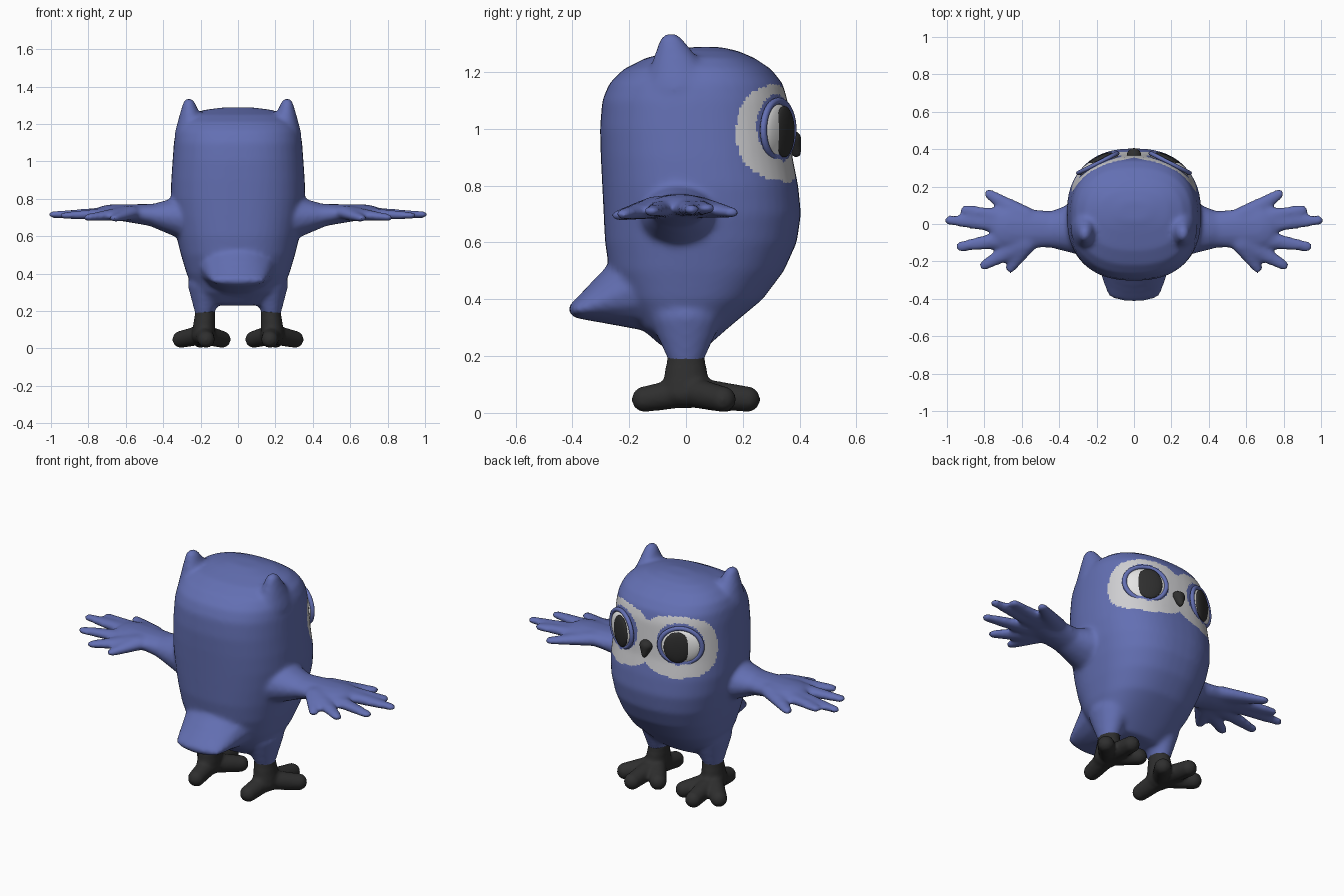
import bpy, bmesh, math
from mathutils import Matrix, Vector

cube = bpy.data.objects.get("Cube")
if cube:
    bpy.data.objects.remove(cube)


def material(name, rgb):
    mat = bpy.data.materials.new(name)
    mat.use_nodes = True
    mat.diffuse_color = (*rgb, 1)
    mat.node_tree.nodes["Principled BSDF"].inputs["Base Color"].default_value = (*rgb, 1)
    return mat


blue = material("feather blue", (.125, .16, .45))
pale = material("mask pale grey", (.62, .62, .64))
white = material("eye white", (.78, .78, .78))
black = material("soft black", (.028, .028, .028))


def ball(bm, centre, radii, turn=0, detail=16):
    matrix = (Matrix.Translation(centre) @ Matrix.Rotation(turn, 4, "Z")
              @ Matrix.Diagonal((*radii, 1)))
    bmesh.ops.create_uvsphere(bm, u_segments=detail, v_segments=detail // 2,
                              radius=1, matrix=matrix)


def chain(bm, start, start_radii, end, end_radii, count=10):
    """Tapered limb of overlapping ellipsoids."""
    a, b = Vector(start), Vector(end)
    ra, rb = Vector(start_radii), Vector(end_radii)
    for i in range(count + 1):
        t = i / count
        ball(bm, a.lerp(b, t), ra.lerp(rb, t))


def loft(bm, rows, power=2.4, sides=48):
    """Closed skin through rounded rings: height, half width, back, front."""
    rings = []
    for z, half, back, front in rows:
        ring = []
        for i in range(sides):
            a = math.tau * i / sides
            c, s = math.cos(a), math.sin(a)
            x = math.copysign(abs(c) ** (2 / power), c) * half
            y = math.copysign(abs(s) ** (2 / power), s) * (front - back) / 2
            ring.append(bm.verts.new((x, y + (front + back) / 2, z)))
        rings.append(ring)
    for low, high in zip(rings, rings[1:]):
        for i in range(sides):
            j = (i + 1) % sides
            bm.faces.new((low[i], low[j], high[j], high[i]))
    bm.faces.new(rings[0][::-1])
    bm.faces.new(rings[-1])


def finish(name, bm, mats):
    mesh = bpy.data.meshes.new(name)
    bm.to_mesh(mesh)
    bm.free()
    obj = bpy.data.objects.new(name, mesh)
    bpy.context.collection.objects.link(obj)
    for mat in mats:
        mesh.materials.append(mat)
    mesh.polygons.foreach_set("use_smooth", [True] * len(mesh.polygons))
    return obj


def fuse(obj, voxel, rounds, mats):
    """Merge overlapping shapes into one soft skin."""
    remesh = obj.modifiers.new("fuse", "REMESH")
    remesh.mode = "VOXEL"
    remesh.voxel_size = voxel
    smooth = obj.modifiers.new("soften", "SMOOTH")
    smooth.factor = .5
    smooth.iterations = rounds
    graph = bpy.context.evaluated_depsgraph_get()
    mesh = bpy.data.meshes.new_from_object(obj.evaluated_get(graph))
    obj.modifiers.clear()
    obj.data = mesh
    mesh.materials.clear()
    for mat in mats:
        mesh.materials.append(mat)
    mesh.polygons.foreach_set("use_smooth", [True] * len(mesh.polygons))
    return mesh


# Torso and head
bm = bmesh.new()
loft(bm, [(.23, .15, -.08, .07), (.3, .23, -.16, .15), (.4, .275, -.23, .27),
          (.5, .305, -.27, .345), (.6, .33, -.285, .39), (.7, .35, -.29, .405),
          (.8, .36, -.295, .395), (.9, .357, -.3, .375), (1, .35, -.303, .367),
          (1.1, .343, -.295, .358), (1.16, .333, -.27, .34), (1.21, .31, -.22, .3),
          (1.25, .26, -.14, .24), (1.275, .18, -.04, .18), (1.288, .08, .02, .12)])

# Tail
chain(bm, (0, -.1, .46), (.23, .16, .18), (0, -.365, .365), (.15, .05, .035))

# Ears, legs and wings
feathers = [(.775, .16, .705), (.9, .075, .72), (.985, .02, .715),
            (.925, -.12, .71), (.8, -.22, .7), (.66, -.235, .695)]
for s in (1, -1):
    chain(bm, (s * .25, -.02, 1.14), (.09, .13, .1), (s * .262, -.052, 1.302), (.035, .045, .035))
    chain(bm, (s * .17, 0, .34), (.1, .13, .08), (s * .18, 0, .17), (.045, .055, .04))
    chain(bm, (s * .28, -.02, .7), (.1, .15, .12), (s * .44, -.03, .71), (.06, .1, .065))
    chain(bm, (s * .42, -.03, .71), (.06, .1, .065), (s * .66, -.02, .73), (.11, .11, .04))
    for x, y, z in feathers:
        chain(bm, (s * .58, y * .35 - .02, .725), (.06, .06, .04),
              (s * x, y, z), (.03, .03, .02), 14)

body = finish("body", bm, [blue, pale])
skin = fuse(body, .012, 10, [blue, pale])

# Goggle-shaped face mask, leaving a ring of feathers around each eye
for face in skin.polygons:
    x, y, z = face.center
    turn = abs(math.atan2(x, y - .03))
    inside = (abs(turn - .53) / .62) ** 2.6 + (abs(z - .985) / .17) ** 2.6 < 1
    if turn < .53:
        inside = inside or abs(z - .99) < .12
    ring = ((turn - .56) / .37) ** 2 + ((z - 1.005) / .118) ** 2 < 1
    face.material_index = int(inside and not ring and y > .1)

# Eyes, pupils and lids
for s, side in ((1, "left"), (-1, "right")):
    yaw = -s * math.radians(27)
    across = Vector((math.cos(yaw), math.sin(yaw), 0)) * s
    out = Vector((-math.sin(yaw), math.cos(yaw), 0))
    centre = Vector((s * .19, .318, .99))

    bm = bmesh.new()
    ball(bm, centre, (.115, .035, .1), yaw, 32)
    finish(side + "_eye", bm, [white])

    bm = bmesh.new()
    ball(bm, centre - across * .018 + out * .022, (.073, .019, .09), yaw, 32)
    finish(side + "_pupil", bm, [black])

    bpy.ops.mesh.primitive_torus_add(major_segments=40, minor_segments=10,
                                     major_radius=.1, minor_radius=.012)
    lid = bpy.context.object
    lid.name = side + "_eyelid"
    lid.data.transform(Matrix.Translation(centre + out * .008 + Vector((0, 0, .006)))
                       @ Matrix.Rotation(yaw, 4, "Z")
                       @ Matrix.Rotation(math.pi / 2, 4, "X")
                       @ Matrix.Diagonal((1.15, 1.02, 1, 1)))
    lid.data.materials.append(blue)
    bpy.ops.object.shade_smooth()

# Beak
bm = bmesh.new()
chain(bm, (0, .365, .965), (.04, .042, .032), (0, .388, .915), (.014, .018, .016))
fuse(finish("beak", bm, [black]), .006, 4, [black])

# Feet: ankle, three front toes and a heel toe
for s, side in ((1, "left"), (-1, "right")):
    bm = bmesh.new()
    chain(bm, (s * .175, 0, .2), (.054, .066, .025), (s * .185, 0, .07), (.065, .09, .055))
    for x, y in ((.085, .14), (.2, .215), (.305, .13), (.17, -.145)):
        chain(bm, (s * .185, .01, .075), (.055, .055, .055), (s * x, y, .048), (.047, .047, .046))
    fuse(finish(side + "_foot", bm, [black]), .01, 5, [black])
